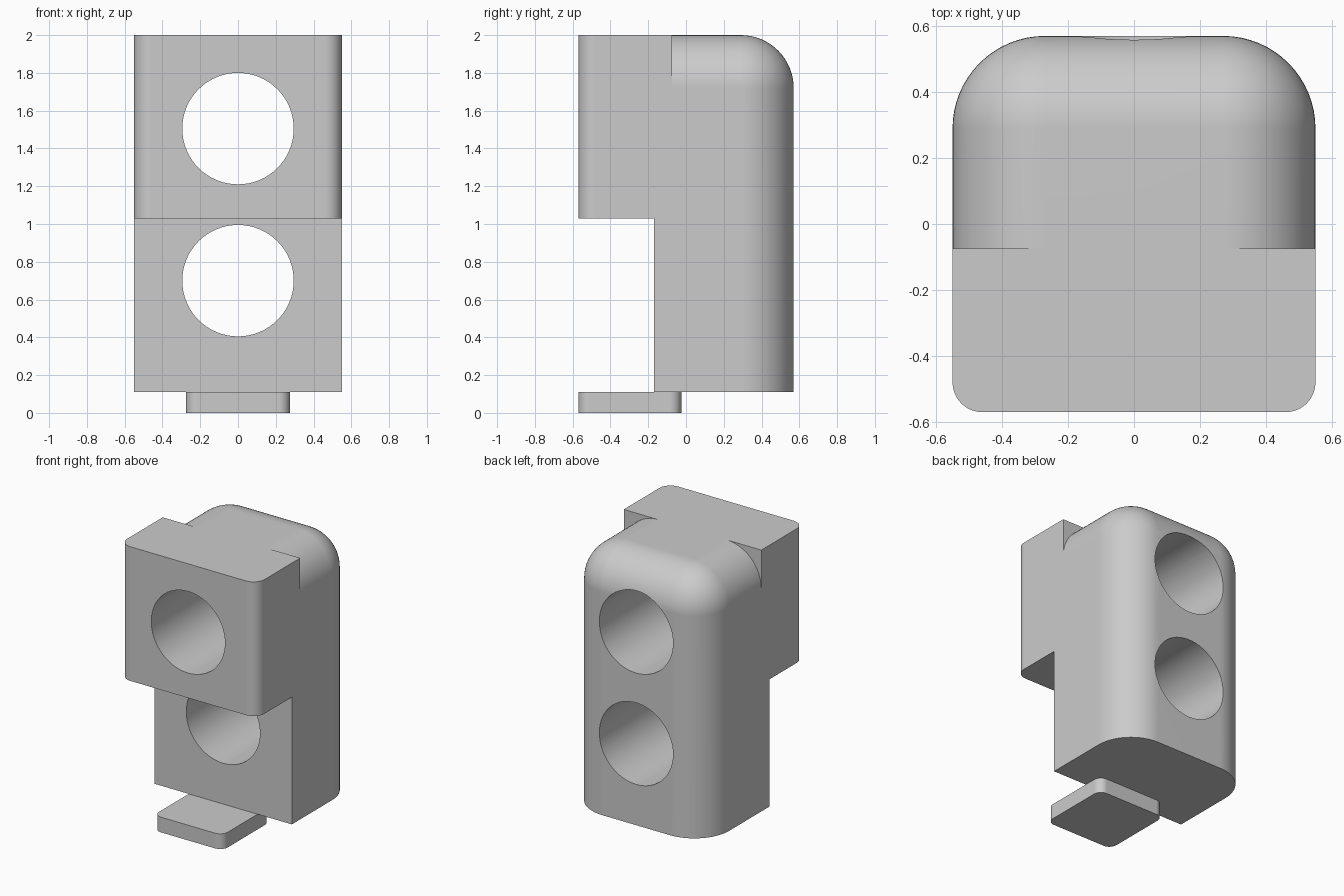
import bpy
import bmesh
from mathutils import Matrix

default = bpy.data.objects.get("Cube")
if default:
    bpy.data.objects.remove(default, do_unlink=True)

# Single plain grey material
grey = bpy.data.materials.new("plain grey")
grey.use_nodes = True
GREY = (0.6, 0.6, 0.6, 1.0)
grey.diffuse_color = GREY
grey.node_tree.nodes["Principled BSDF"].inputs["Base Color"].default_value = GREY


def add_object(name, bm):
    bmesh.ops.recalc_face_normals(bm, faces=bm.faces)
    mesh = bpy.data.meshes.new(name)
    bm.to_mesh(mesh)
    bm.free()
    mesh.materials.append(grey)
    obj = bpy.data.objects.new(name, mesh)
    bpy.context.collection.objects.link(obj)
    return obj


def rounded_box(name, half_x, y0, y1, z0, z1, radius, pick, segments=12):
    """Box whose edges accepted by pick(midpoint, direction) are rounded."""
    bm = bmesh.new()
    bmesh.ops.create_cube(bm, size=1.0)
    for v in bm.verts:
        v.co.x *= 2 * half_x
        v.co.y = y0 if v.co.y < 0 else y1
        v.co.z = z0 if v.co.z < 0 else z1
    edges = []
    for e in bm.edges:
        a, b = (v.co for v in e.verts)
        if pick((a + b) / 2, (b - a).normalized()):
            edges.append(e)
    bmesh.ops.bevel(bm, geom=edges, offset=radius, offset_type='OFFSET',
                    segments=segments, profile=0.5, affect='EDGES')
    return add_object(name, bm)


def combine(target, tool, operation):
    """Apply a boolean to target and remove the tool object."""
    mod = target.modifiers.new(operation, 'BOOLEAN')
    mod.operation = operation
    mod.solver = 'EXACT'
    mod.object = tool
    graph = bpy.context.evaluated_depsgraph_get()
    mesh = bpy.data.meshes.new_from_object(target.evaluated_get(graph))
    target.modifiers.clear()
    target.data = mesh
    bpy.data.objects.remove(tool, do_unlink=True)


def smooth(obj):
    bpy.ops.object.select_all(action='DESELECT')
    obj.select_set(True)
    bpy.context.view_layer.objects.active = obj
    bpy.ops.object.shade_smooth_by_angle(angle=0.5)
    mod = obj.modifiers.new("flat face shading", 'WEIGHTED_NORMAL')
    mod.keep_sharp = True


# Rear body: rounded upright back edges and rounded top, square at the front
FRONT, TOP = -0.17, 2.0
body = rounded_box(
    "body", 0.55, FRONT, 0.57, 0.11, TOP, 0.28,
    lambda m, d: (abs(d.z) > 0.9 and m.y > 0)
    or (m.z > TOP - 0.01 and m.y > FRONT + 0.01), 16)

# Front block: overhangs the lower body, rounded front corners
block = rounded_box("front_block", 0.55, -0.57, -0.075, 1.03, TOP, 0.09,
                    lambda m, d: abs(d.z) > 0.9 and m.y < -0.5)
combine(body, block, 'UNION')

# Two round holes through the whole depth
for z in (0.70, 1.505):
    bm = bmesh.new()
    bmesh.ops.create_cone(bm, cap_ends=True, segments=64, radius1=0.295,
                          radius2=0.295, depth=2.0,
                          matrix=Matrix.Translation((0, 0, z))
                          @ Matrix.Rotation(1.570796, 4, 'X'))
    cutter = add_object("hole_cutter", bm)
    cutter.hide_render = True
    combine(body, cutter, 'DIFFERENCE')

# Flat tab under the front edge
tab = rounded_box("bottom_tab", 0.275, -0.57, -0.025, 0.0, 0.11, 0.06,
                  lambda m, d: abs(d.z) > 0.9)

for part in (body, tab):
    smooth(part)
